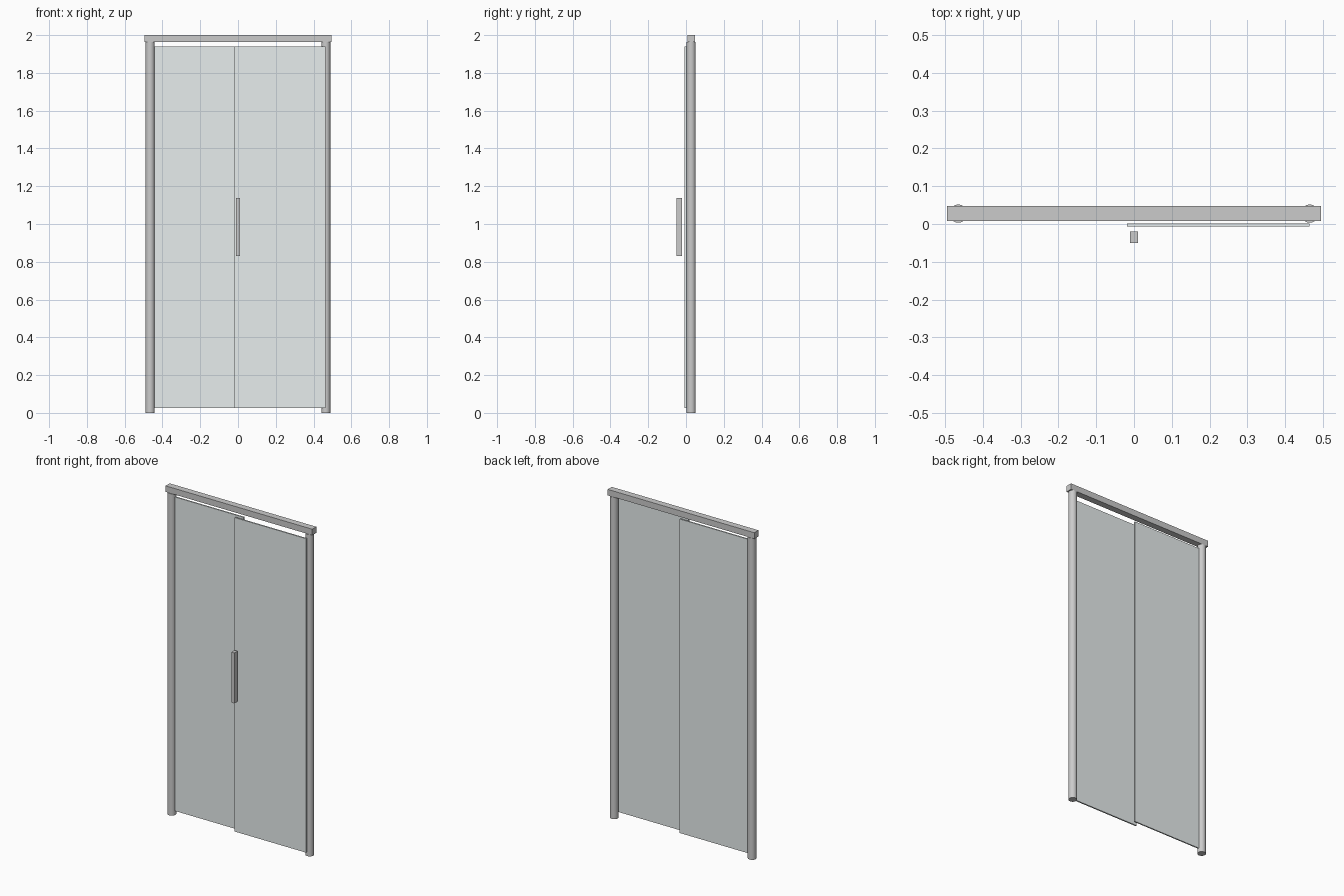
import bpy

if "Cube" in bpy.data.objects:
    bpy.data.objects.remove(bpy.data.objects["Cube"])

metal = bpy.data.materials.new("metal")
metal.diffuse_color = (0.8, 0.8, 0.82, 1)
metal.use_nodes = True
metal.node_tree.nodes["Principled BSDF"].inputs["Base Color"].default_value = metal.diffuse_color
glass = bpy.data.materials.new("glass")
glass.diffuse_color = (0.8, 0.85, 0.85, 1)
glass.use_nodes = True
glass.node_tree.nodes["Principled BSDF"].inputs["Base Color"].default_value = glass.diffuse_color


def box(name, x, y, z, mat):
    """Box from (min, max) ranges on each axis."""
    centre = [(a + b) / 2 for a, b in (x, y, z)]
    bpy.ops.mesh.primitive_cube_add(size=1, location=centre)
    ob = bpy.context.object
    ob.name = name
    ob.scale = [b - a for a, b in (x, y, z)]
    bpy.ops.object.transform_apply(location=False, rotation=False, scale=True)
    ob.data.materials.append(mat)
    return ob


# Round side posts
for side, sx in (("left", -1), ("right", 1)):
    bpy.ops.mesh.primitive_cylinder_add(vertices=32, radius=0.024, depth=1.963,
                                        location=(sx * 0.465, 0.0275, 1.963 / 2))
    post = bpy.context.object
    post.name = side + "_post"
    post.data.materials.append(metal)
    bpy.ops.object.shade_smooth_by_angle()

# Header rail
box("top_rail", (-0.495, 0.495), (0.0085, 0.048), (1.963, 2.0), metal)

# Fixed panel between the posts, sliding door in front of it
box("fixed_panel", (-0.464, 0.02), (0.024, 0.032), (0.025, 1.94), glass)
box("sliding_door", (-0.018, 0.464), (-0.007, 0.0015), (0.025, 1.94), glass)

# Vertical pull handle
box("door_handle", (-0.01, 0.01), (-0.05, -0.02), (0.83, 1.138), metal)
